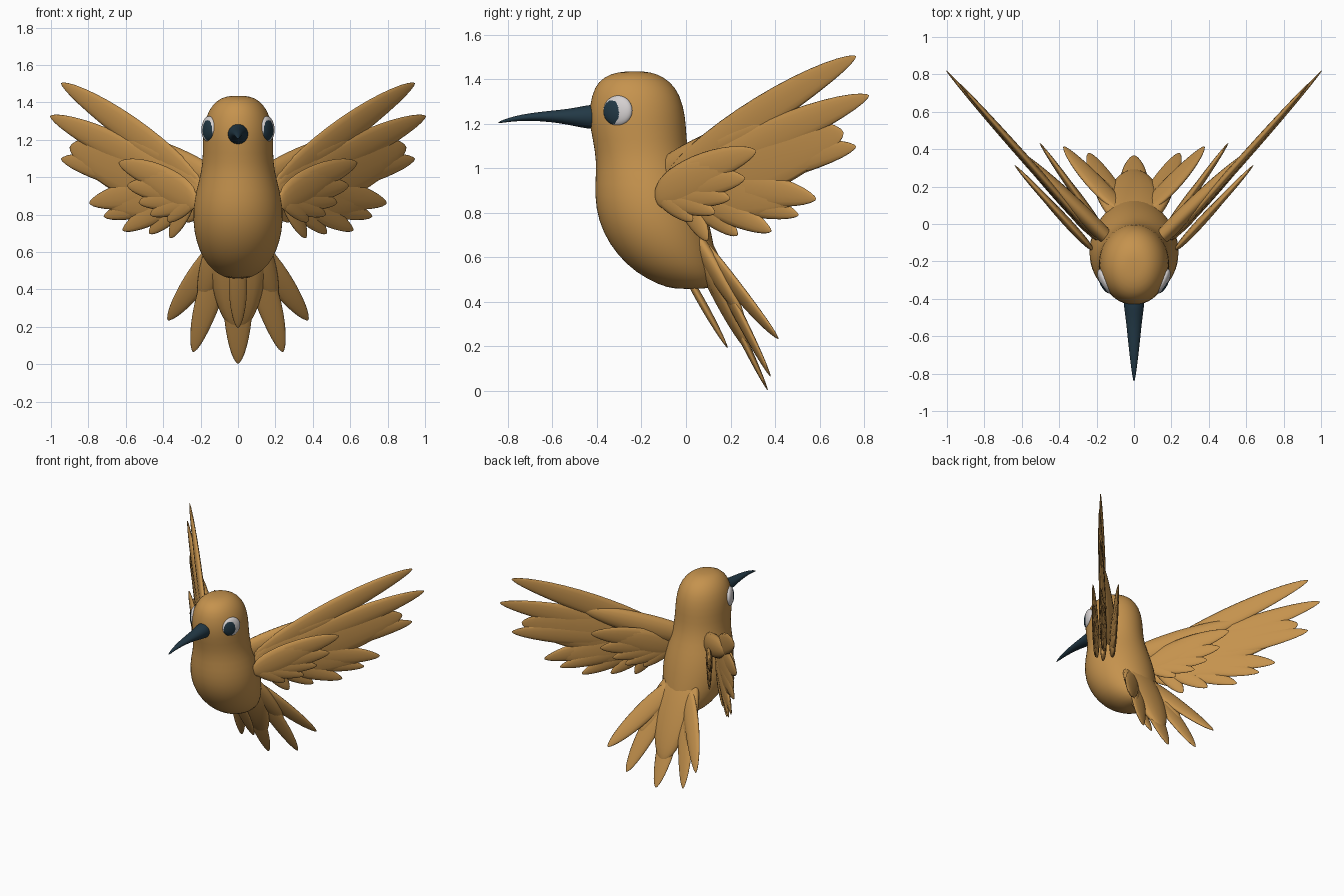
import bpy, bmesh, math
from mathutils import Vector as V

if "Cube" in bpy.data.objects:
    bpy.data.objects.remove(bpy.data.objects["Cube"])


def material(name, rgb):
    m = bpy.data.materials.new(name)
    m.diffuse_color = (*rgb, 1)
    m.use_nodes = True
    m.node_tree.nodes["Principled BSDF"].inputs["Base Color"].default_value = m.diffuse_color
    return m


GOLD = material("golden_brown", (0.56, 0.29, 0.075))
DARK = material("dark_slate", (0.016, 0.04, 0.06))
WHITE = material("eye_white", (0.66, 0.63, 0.63))


def finish(bm, name, mats, mirror=False, subsurf=0):
    bmesh.ops.recalc_face_normals(bm, faces=bm.faces)
    me = bpy.data.meshes.new(name)
    bm.to_mesh(me)
    bm.free()
    for m in mats:
        me.materials.append(m)
    for p in me.polygons:
        p.use_smooth = True
    ob = bpy.data.objects.new(name, me)
    bpy.context.collection.objects.link(ob)
    if mirror:
        mod = ob.modifiers.new("mirror", 'MIRROR')
        mod.use_mirror_merge = False
    if subsurf:
        mod = ob.modifiers.new("smooth", 'SUBSURF')
        mod.levels = mod.render_levels = subsurf
    return ob


def loft(bm, rings):
    """Skin a list of closed point rings and cap both ends."""
    loops = [[bm.verts.new(p) for p in r] for r in rings]
    k = len(loops[0])
    for a, b in zip(loops, loops[1:]):
        for i in range(k):
            bm.faces.new((a[i], a[(i + 1) % k], b[(i + 1) % k], b[i]))
    bm.faces.new(loops[0])
    bm.faces.new(loops[-1])


def ring(c, u, v, k):
    return [c + u * math.cos(2 * math.pi * i / k) + v * math.sin(2 * math.pi * i / k)
            for i in range(k)]


def feather(bm, base, tip, half, thick, normal, bend=(0, 0, 0), n=16, k=14):
    """Lens-shaped blade, rounded at the base and pointed at the tip."""
    base, tip, normal, bend = V(base), V(tip), V(normal), V(bend)
    side = normal.cross(tip - base).normalized()
    nrm = (tip - base).cross(side).normalized()
    rings = []
    for i in range(n + 1):
        t = 0.002 + 0.997 * (0.5 - 0.5 * math.cos(math.pi * i / n))
        f = t ** 0.4 * (1 - t) ** 0.6 / 0.51
        c = base.lerp(tip, t) + bend * 4 * t * (1 - t)
        rings.append(ring(c, side * half * f, nrm * thick * f, k))
    loft(bm, rings)


# body and head: height, front y, back y, half width
bm = bmesh.new()
profile = [
    (1.435, -0.27, -0.19, 0.04), (1.425, -0.34, -0.13, 0.09),
    (1.39, -0.395, -0.07, 0.135), (1.33, -0.425, -0.025, 0.172),
    (1.23, -0.44, 0.0, 0.19), (1.13, -0.42, 0.003, 0.188),
    (1.03, -0.402, 0.018, 0.195), (0.93, -0.41, 0.055, 0.225),
    (0.82, -0.408, 0.09, 0.243), (0.71, -0.375, 0.115, 0.238),
    (0.61, -0.31, 0.135, 0.21), (0.53, -0.225, 0.145, 0.165),
    (0.475, -0.12, 0.135, 0.10), (0.457, -0.05, 0.09, 0.045)]
loft(bm, [ring(V((0, (f + b) / 2, z)), V((w, 0, 0)), V((0, (b - f) / 2, 0)), 28)
          for z, f, b, w in profile])
finish(bm, "body", [GOLD], subsurf=1)

# beak: y, centre height, half height, half width
bm = bmesh.new()
loft(bm, [ring(V((0, y, z)), V((w, 0, 0)), V((0, 0, h)), 20) for y, z, h, w in [
    (-0.34, 1.23, 0.05, 0.05), (-0.42, 1.23, 0.056, 0.056),
    (-0.45, 1.23, 0.052, 0.053), (-0.52, 1.23, 0.037, 0.043),
    (-0.60, 1.233, 0.026, 0.035), (-0.70, 1.231, 0.017, 0.024),
    (-0.78, 1.221, 0.011, 0.014), (-0.835, 1.207, 0.005, 0.005),
    (-0.842, 1.204, 0.001, 0.001)]])
finish(bm, "beak", [DARK], subsurf=1)

# eyes: flattened balls with a dark pupil set forward
bm = bmesh.new()
bmesh.ops.create_uvsphere(bm, u_segments=56, v_segments=40, radius=1)
for f in bm.faces:
    c = f.calc_center_median()
    a, b = c.x * 0.07 - 0.024, c.y * 0.068 + 0.008
    if c.z > 0 and (a / 0.042) ** 2 + (b / 0.054) ** 2 < 1:
        f.material_index = 1
out = V((0.91, -0.41, 0.05)).normalized()
fwd = V((0, 0, 1)).cross(out).normalized() * -1
up = out.cross(fwd).normalized()
if up.z < 0:
    up = -up
for v in bm.verts:
    p = v.co.copy()
    v.co = V((0.157, -0.306, 1.258)) + fwd * p.x * 0.07 + up * p.y * 0.068 + out * p.z * 0.028
finish(bm, "eyes", [WHITE, DARK], mirror=True)

# wings: each wing lies in a vertical plane swept backwards
NORMAL = V((0.749, -0.663, 0))


def on_wing(a, z, s=0.0):
    return V((a, 1.13 * a - 0.31, z)) + NORMAL * s


bm = bmesh.new()
# base x, base z, tip x, tip z, half width, upward bend
for i, (bx, bz, tx, tz, half, bend) in enumerate([
        (0.20, 0.95, 0.948, 1.502, 0.082, 0.02), (0.24, 0.93, 1.003, 1.326, 0.085, 0.015),
        (0.24, 0.92, 0.948, 1.097, 0.09, 0.01), (0.24, 0.93, 0.793, 0.862, 0.085, 0.015),
        (0.24, 0.93, 0.72, 0.79, 0.07, 0.0), (0.23, 0.94, 0.615, 0.717, 0.07, 0.0),
        (0.23, 0.94, 0.478, 0.70, 0.065, 0.0), (0.24, 0.93, 0.362, 0.675, 0.06, 0.0)]):
    s = 0.006 * (i % 2) - 0.003
    feather(bm, on_wing(bx, bz, s), on_wing(tx, tz, s), half, 0.021, NORMAL, (0, 0, bend))
# shoulder and inner web of the wing
feather(bm, on_wing(0.08, 0.93, -0.06), on_wing(0.62, 1.22), 0.085, 0.045, NORMAL)
feather(bm, on_wing(0.20, 0.90), on_wing(0.90, 1.16), 0.16, 0.024, NORMAL)
feather(bm, on_wing(0.20, 0.92), on_wing(0.72, 0.87), 0.13, 0.026, NORMAL)
finish(bm, "wings", [GOLD], mirror=True)

# covert feathers: a small layered panel on each face of the wing
for name, s0, s1 in (("outer_coverts", 0.052, 0.064), ("inner_coverts", -0.05, -0.115)):
    bm = bmesh.new()
    for bx, bz, tx, tz, half, thick in [
            (0.19, 0.90, 0.590, 1.077, 0.075, 0.020), (0.19, 0.88, 0.545, 0.955, 0.07, 0.019),
            (0.19, 0.87, 0.485, 0.865, 0.06, 0.018), (0.19, 0.87, 0.425, 0.80, 0.055, 0.018),
            (0.20, 0.88, 0.335, 0.765, 0.055, 0.018), (0.185, 0.86, 0.50, 1.03, 0.095, 0.024)]:
        tilt = s0 + (s1 - s0) * (tx - 0.19) / 0.4
        feather(bm, on_wing(bx, bz, s0), on_wing(tx, tz, tilt), half, thick, NORMAL, (0, 0, 0.012))
    finish(bm, name, [GOLD], mirror=True)

# tail: root web, fan of five feathers, and a short one beneath
TAIL = V((0, 0.89, 0.46))
bm = bmesh.new()
feather(bm, (0, 0.0, 0.80), (0, 0.29, 0.17), 0.15, 0.055, TAIL)
feather(bm, (0, 0.07, 0.62), (0, 0.367, 0.003), 0.08, 0.02, TAIL)
for s in (-1, 1):
    feather(bm, (s * 0.04, 0.07, 0.66), (s * 0.24, 0.38, 0.065), 0.07, 0.02,
            (-s * 0.2, 0.89, 0.46), (s * 0.012, 0, 0))
    feather(bm, (s * 0.05, 0.06, 0.68), (s * 0.375, 0.415, 0.235), 0.068, 0.022,
            (-s * 0.35, 0.85, 0.5), (0, -0.01, 0))
    feather(bm, (s * 0.05, 0.0, 0.75), (s * 0.20, 0.26, 0.33), 0.075, 0.035,
            (-s * 0.3, 0.87, 0.48))
finish(bm, "tail_fan", [GOLD])

bm = bmesh.new()
feather(bm, (0, -0.02, 0.56), (0, 0.187, 0.193), 0.048, 0.018, TAIL)
finish(bm, "under_tail_feather", [GOLD])
